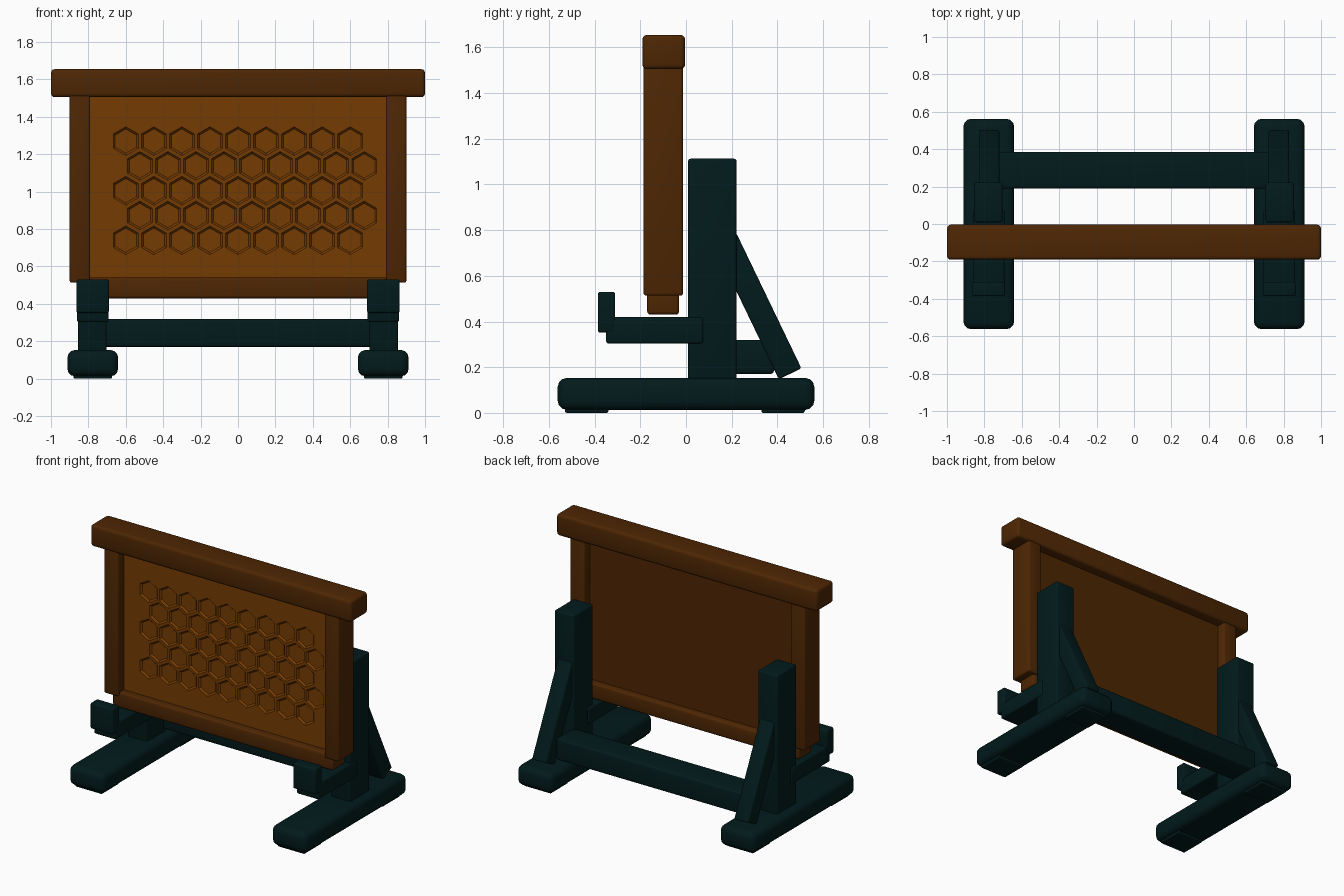
import bpy, bmesh, math
from mathutils import Matrix, Vector

cube = bpy.data.objects.get("Cube")
if cube:
    bpy.data.objects.remove(cube, do_unlink=True)


def material(name, rgb):
    m = bpy.data.materials.new(name)
    m.use_nodes = True
    m.diffuse_color = (*rgb, 1)
    m.node_tree.nodes["Principled BSDF"].inputs["Base Color"].default_value = (*rgb, 1)
    return m


DARK_WOOD = material("dark brown wood", (0.076, 0.0195, 0.001))
LIGHT_WOOD = material("light brown wood", (0.178, 0.044, 0.0007))
TEAL = material("dark teal paint", (0.0007, 0.0108, 0.0115))


def finish(bm, name, mat):
    bmesh.ops.recalc_face_normals(bm, faces=bm.faces)
    mesh = bpy.data.meshes.new(name)
    bm.to_mesh(mesh)
    bm.free()
    mesh.materials.append(mat)
    obj = bpy.data.objects.new(name, mesh)
    bpy.context.collection.objects.link(obj)
    bpy.ops.object.select_all(action="DESELECT")
    obj.select_set(True)
    bpy.context.view_layer.objects.active = obj
    bpy.ops.object.shade_smooth_by_angle(angle=math.radians(35))


def box(name, mat, x, y, z, bevel=0.012, tilt=0):
    """Rounded box from (min, max) spans, tilted about its own x axis."""
    spans = (x, y, z)
    centre = Vector([(a + b) / 2 for a, b in spans])
    size = [b - a for a, b in spans]
    bm = bmesh.new()
    bmesh.ops.create_cube(bm, size=1)
    bmesh.ops.scale(bm, vec=size, verts=bm.verts)
    if bevel:
        bmesh.ops.bevel(bm, geom=bm.edges[:], offset=bevel, segments=3,
                        profile=0.5, affect="EDGES")
    bm.transform(Matrix.Translation(centre) @ Matrix.Rotation(tilt, 4, "X"))
    finish(bm, name, mat)


def honeycomb_panel(name, mat, half_width, bottom, top, front, back, depth):
    """Panel whose front has rows of shallow hexagonal pockets."""
    bm = bmesh.new()

    def loop(points, y):
        return [bm.verts.new((px, y, pz)) for px, pz in points]

    def walls(a, b):
        n = len(a)
        for i in range(n):
            j = (i + 1) % n
            bm.faces.new((a[i], a[j], b[j], b[i]))
        bm.faces.new(b)

    def hexagon(cx, cz, radius):
        return [(cx + radius * math.sin(k * math.pi / 3),
                 cz + radius * math.cos(k * math.pi / 3)) for k in range(6)]

    rim = [(-half_width, bottom), (half_width, bottom), (half_width, top), (-half_width, top)]
    walls(loop(rim, front), loop(rim, back))
    for row in range(5):
        for col in range(9):
            cx = -0.6 + 0.15 * col + 0.075 * (row % 2)
            cz = 1.27 - 0.1325 * row
            walls(loop(hexagon(cx, cz, 0.077), front),
                  loop(hexagon(cx, cz, 0.065), front + depth))

    # Fill the front around the pockets
    open_edges = [e for e in bm.edges if e.is_boundary]
    bmesh.ops.triangle_fill(bm, use_beauty=True, use_dissolve=False,
                            edges=open_edges, normal=(0, -1, 0))
    finish(bm, name, mat)


# Framed board
box("top_rail", DARK_WOOD, (-1, 1), (-0.191, -0.004), (1.505, 1.655), 0.02)
box("bottom_rail", DARK_WOOD, (-0.845, 0.845), (-0.17, -0.03), (0.43, 0.54), 0.015)
box("back_panel", DARK_WOOD, (-0.8, 0.8), (-0.1, -0.075), (0.5, 1.53), 0)
honeycomb_panel("front_panel", LIGHT_WOOD, 0.8, 0.5, 1.53, -0.122, -0.1, 0.012)

# Stand
box("cross_beam", TEAL, (-0.73, 0.73), (0.19, 0.385), (0.17, 0.32), 0.015)


def span(side, a, b):
    return (a, b) if side > 0 else (-b, -a)


for side, label in ((1, "left"), (-1, "right")):
    def part(name, mat, x, *rest):
        box(f"{label}_{name}", mat, span(side, *x), *rest)

    part("stile", DARK_WOOD, (0.79, 0.9), (-0.186, -0.013), (0.513, 1.52), 0.012)
    part("foot", TEAL, (0.641, 0.912), (-0.562, 0.562), (0.013, 0.153), 0.04)
    part("front_pad", TEAL, (0.673, 0.88), (-0.53, -0.34), (0, 0.04), 0.008)
    part("back_pad", TEAL, (0.673, 0.88), (0.33, 0.52), (0, 0.04), 0.008)
    part("post", TEAL, (0.704, 0.855), (0.009, 0.222), (0.14, 1.113), 0.012)
    part("arm", TEAL, (0.692, 0.862), (-0.35, 0.076), (0.303, 0.419), 0.012)
    part("arm_stop", TEAL, (0.69, 0.864), (-0.386, -0.31), (0.352, 0.53), 0.01)

    # Slanted brace behind the post
    low, high = Vector((0.456, 0.171)), Vector((0.17, 0.765))
    mid, length = (low + high) / 2, (high - low).length
    tilt = math.atan2(low.x - high.x, high.y - low.y)
    part("brace", TEAL, (0.72, 0.83), (mid.x - 0.055, mid.x + 0.055),
         (mid.y - length / 2, mid.y + length / 2), 0.01, tilt)
